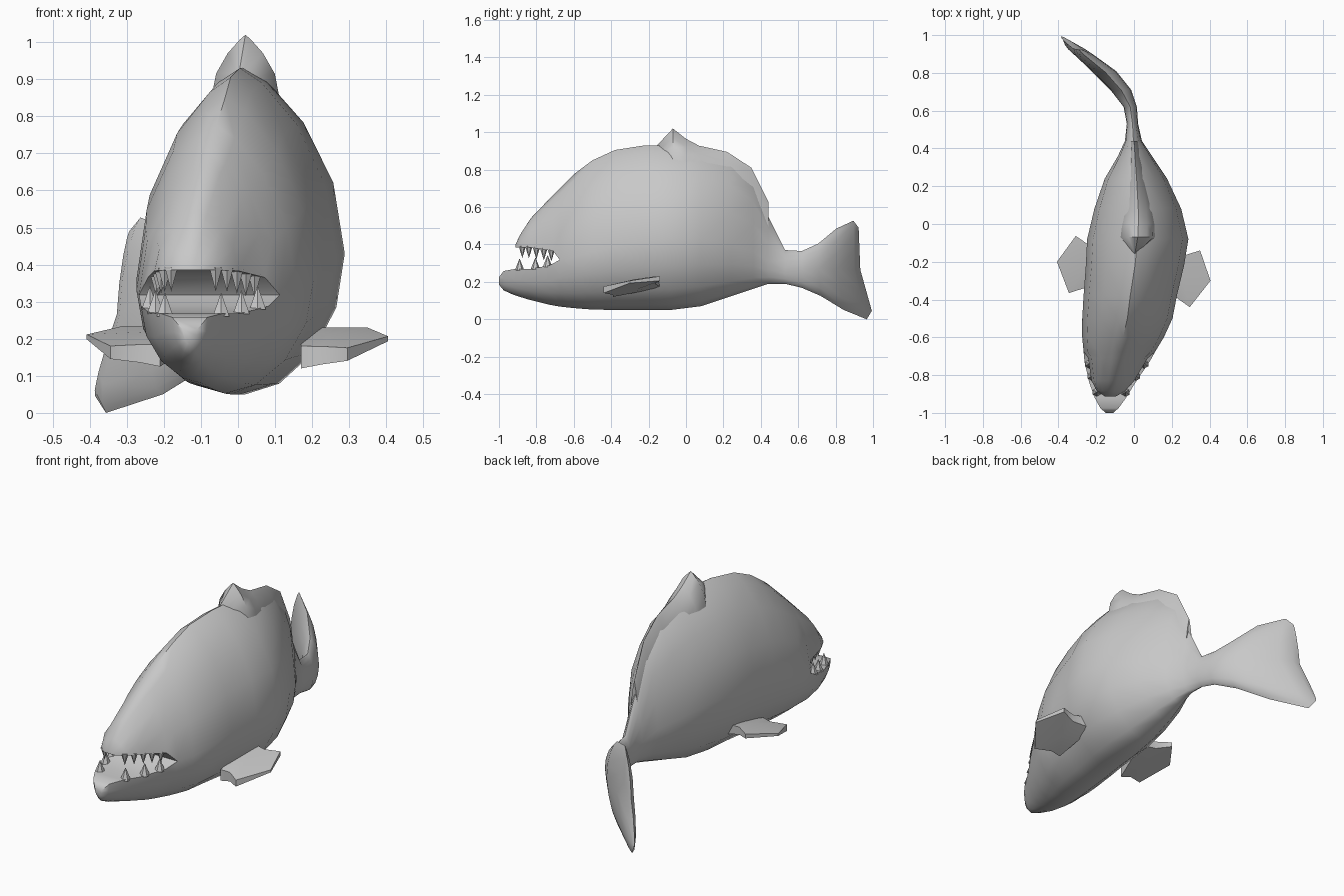
import bpy, bmesh
from math import sin, cos, pi, radians
from mathutils import Vector, Matrix

cube = bpy.data.objects.get("Cube")
if cube:
    bpy.data.objects.remove(cube, do_unlink=True)

colour = (0.58, 0.58, 0.58, 1)
grey = bpy.data.materials.new("plain grey")
grey.use_nodes = True
grey.diffuse_color = colour
grey.node_tree.nodes["Principled BSDF"].inputs["Base Color"].default_value = colour

SEGMENTS = 8


def finish(name, bm, angle=55):
    """Turn a bmesh into a shaded object."""
    bmesh.ops.remove_doubles(bm, verts=bm.verts, dist=0.0005)
    bmesh.ops.recalc_face_normals(bm, faces=bm.faces)
    mesh = bpy.data.meshes.new(name)
    bm.to_mesh(mesh)
    bm.free()
    mesh.materials.append(grey)
    obj = bpy.data.objects.new(name, mesh)
    bpy.context.collection.objects.link(obj)
    bpy.ops.object.select_all(action='DESELECT')
    obj.select_set(True)
    bpy.context.view_layer.objects.active = obj
    bpy.ops.object.shade_smooth_by_angle(angle=radians(angle))
    return obj


def half_loft(bm, rows, flat_count, power):
    """Loft half sections; row = y, centre x, half width, split z, end z, lean."""
    rings = []
    for y, xc, hw, zs, ze, lean in rows:
        ring = []
        for i in range(SEGMENTS + 1):
            a = pi * i / SEGMENTS
            rise = (ze - zs) * sin(a)
            side = abs(cos(a)) ** power * (1 if cos(a) > 0 else -1)
            ring.append(bm.verts.new((xc + hw * side + lean * rise * 1.3,
                                      y - lean * rise, zs + rise)))
        rings.append(ring)
    for n, (a, b) in enumerate(zip(rings, rings[1:])):
        for i in range(SEGMENTS):
            bm.faces.new((a[i], a[i + 1], b[i + 1], b[i]))
        if n < flat_count:
            bm.faces.new((a[0], b[0], b[-1], a[-1]))
    bm.faces.new(rings[0])
    bm.faces.new(rings[-1])


# Body stations: y, centre x, half width, split z, bottom z, top z, lower lean, upper lean
trunk = [
    (-.675, -.077, .19, .318, .068, .70, 0, 0),
    (-.6, -.058, .216, .33, .06, .775, 0, 0),
    (-.5, -.035, .239, .36, .052, .85, 0, 0),
    (-.38, -.02, .247, .39, .05, .905, 0, 0),
    (-.22, .005, .26, .42, .05, .93, 0, 0),
    (-.08, .02, .268, .43, .05, .93, 0, 0),
    (.08, .02, .23, .43, .07, .90, 0, 0),
    (.24, .01, .165, .40, .123, .85, 0, 0),
    (.36, .005, .09, .36, .163, .74, 0, 0),
    (.44, -.003, .045, .31, .19, .55, 0, 0),
    (.53, -.008, .03, .28, .19, .37, 0, 0),
    (.62, -.02, .035, .27, .168, .365, 0, 0),
    (.71, -.07, .055, .27, .125, .405, .07, .02),
    (.81, -.16, .065, .27, .05, .485, .15, .03),
    (.9, -.27, .05, .265, .0, .527, .25, .02),
    (.932, -.305, .022, .265, .045, .49, .28, .04),
]

# Head and jaw stations: y, centre x, half width, lip z, outer z, lean
upper_head = [
    (-.912, -.125, .03, .385, .40, 0),
    (-.885, -.122, .075, .385, .455, 0),
    (-.83, -.112, .113, .383, .54, 0),
    (-.71, -.085, .158, .365, .665, 0),
]
lower_jaw = [
    (-1.0, -.13, .02, .225, .185, 0),
    (-.975, -.13, .048, .258, .155, 0),
    (-.92, -.125, .083, .268, .13, 0),
    (-.84, -.115, .122, .268, .105, 0),
    (-.73, -.09, .172, .288, .078, 0),
]

bm = bmesh.new()
half_loft(bm, upper_head + [(y, x, w, s, t, up) for y, x, w, s, b, t, low, up in trunk],
          len(upper_head), 1.55)
half_loft(bm, lower_jaw + [(y, x, w, s, b, low) for y, x, w, s, b, t, low, up in trunk],
          len(lower_jaw), 1.12)
finish("body", bm)

# Dorsal fin: a ridge that tapers backwards
bm = bmesh.new()
half_loft(bm, [
    (-.155, .005, .015, .88, .93, 0),
    (-.07, .02, .092, .85, 1.02, 0),
    (.0, .023, .09, .82, .965, 0),
    (.07, .023, .083, .78, .928, 0),
    (.22, .015, .062, .70, .895, 0),
    (.35, .006, .04, .56, .81, 0),
    (.44, .0, .02, .45, .63, 0),
    (.435, -.002, .02, .42, .54, 0),
], 7, 1.9)
finish("dorsal_fin", bm)

# Pectoral fins: thin pitched blades, the right one mirrored and turned with the body bend
outline = [(.17, -.39, .15), (.225, -.39, .155), (.295, -.44, .158), (.405, -.30, .2),
           (.35, -.14, .218), (.27, -.165, .21), (.17, -.13, .2)]
pivot = Vector((-.34, -.28, 0))
turn = (Matrix.Translation(pivot + Vector((0, .08, .005))) @ Matrix.Rotation(-.3, 4, 'Z')
        @ Matrix.Translation(-pivot) @ Matrix.Scale(-1, 4, (1, 0, 0)))
for name, matrix in (("left_pectoral_fin", Matrix()), ("right_pectoral_fin", turn)):
    bm = bmesh.new()
    layers = []
    for sign in (1, -1):
        loop = [bm.verts.new(matrix @ Vector((x, y, z + sign * (.03 - .1 * (x - .17)))))
                for x, y, z in outline]
        centre = bm.verts.new(matrix @ Vector((.25, -.28, .183 + sign * .03)))
        for a, b in zip(loop, loop[1:] + loop[:1]):
            bm.faces.new((a, b, centre))
        layers.append(loop)
    top, bottom = layers
    for i in range(len(top)):
        j = (i + 1) % len(top)
        bm.faces.new((top[i], top[j], bottom[j], bottom[i]))
    finish(name, bm, 40)


def lip_point(rows, y, side):
    """Point on the lip edge of a jaw, set slightly inwards."""
    for a, b in zip(rows, rows[1:]):
        if a[0] <= y <= b[0]:
            f = (y - a[0]) / (b[0] - a[0])
            x, w, z = (a[k] + (b[k] - a[k]) * f for k in (1, 2, 3))
            return Vector((x + side * (w - .022), y, z))


# Teeth: small pointed cones along both sides of each jaw
for name, rows, places, height, radius in (
        ("upper_teeth", upper_head, (-.875, -.84, -.80, -.76, -.72), -.055, .02),
        ("lower_teeth", lower_jaw, (-.89, -.805, -.74), .055, .026)):
    bm = bmesh.new()
    for y in places:
        for side in (-1, 1):
            base = lip_point(rows, y, side)
            flip = Matrix.Rotation(pi if height < 0 else 0, 4, 'X')
            bmesh.ops.create_cone(bm, cap_ends=True, segments=6, radius1=radius, radius2=0,
                                  depth=abs(height) + .01,
                                  matrix=Matrix.Translation(base + Vector((0, 0, height * .45))) @ flip)
    finish(name, bm, 30)
